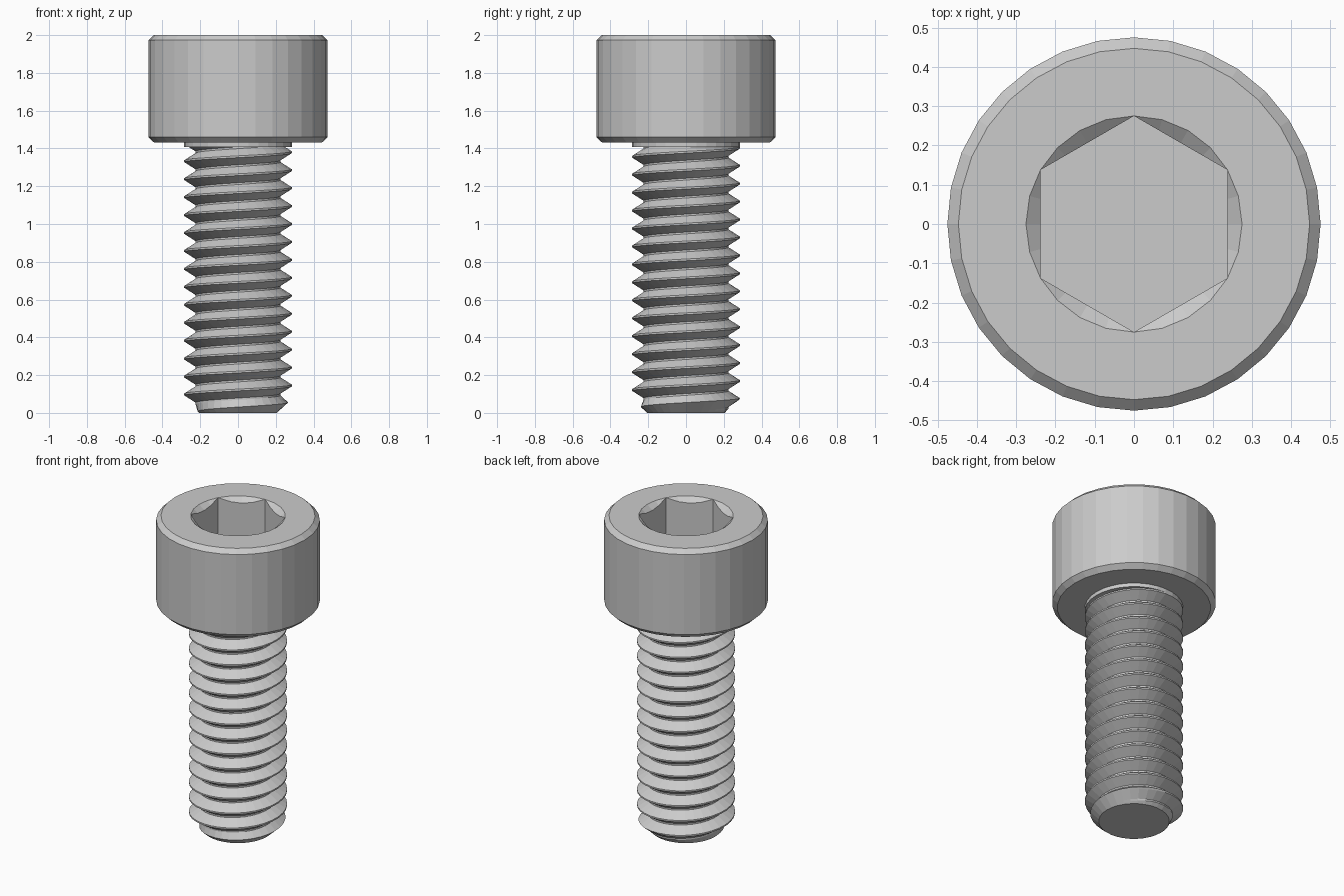
import bpy
import bmesh
from math import sin, cos, pi

cube = bpy.data.objects.get("Cube")
if cube:
    bpy.data.objects.remove(cube)

steel = bpy.data.materials.new("grey steel")
steel.use_nodes = True
colour = (0.6, 0.6, 0.6, 1)
steel.diffuse_color = colour
steel.node_tree.nodes["Principled BSDF"].inputs["Base Color"].default_value = colour

SIDES = 32
HEAD_TOP, HEAD_BOTTOM = 2.0, 1.432
SOCKET_R, SOCKET_SIDES, SOCKET_DEPTH = 0.275, 24, 0.285
THREAD_TOP, PITCH = 1.408, 0.095
MAJOR_R, MINOR_R, TIP_R = 0.285, 0.225, 0.205


def finish(bm, name):
    """Clean the mesh and turn it into a flat-shaded object."""
    bmesh.ops.remove_doubles(bm, verts=bm.verts, dist=0.0002)
    bmesh.ops.recalc_face_normals(bm, faces=bm.faces)
    mesh = bpy.data.meshes.new(name)
    bm.to_mesh(mesh)
    bm.free()
    mesh.materials.append(steel)
    obj = bpy.data.objects.new(name, mesh)
    bpy.context.collection.objects.link(obj)


def ring(bm, n, shape):
    """Ring of n vertices starting at +y; shape(i) gives radius and height."""
    verts = []
    for i in range(n):
        r, z = shape(i)
        a = pi / 2 + 2 * pi * i / n
        verts.append(bm.verts.new((r * cos(a), r * sin(a), z)))
    return verts


def skin(bm, rings):
    """Join successive rings with quads."""
    for low, high in zip(rings, rings[1:]):
        n = len(low)
        for i in range(n):
            j = (i + 1) % n
            bm.faces.new((low[i], low[j], high[j], high[i]))


def loop_edges(bm, verts):
    return [bm.edges.get((v, verts[i - 1])) for i, v in enumerate(verts)]


def hex_radius(i):
    """Distance to the hexagon boundary, with corners on the socket rim."""
    offset = (i % 4) * pi / 12 - pi / 6
    return SOCKET_R * cos(pi / 6) / cos(offset)


def hex_rim(i):
    """Curved upper edge of the socket walls, cut by a conical chamfer."""
    r = hex_radius(i)
    return r, HEAD_TOP - (SOCKET_R - r) * 0.8


# Head: chamfered cylinder with a hexagonal socket
bm = bmesh.new()
profile = [(0.445, HEAD_BOTTOM), (0.475, 1.46), (0.475, 1.973), (0.447, HEAD_TOP)]
outer = [ring(bm, SIDES, lambda i, p=p: p) for p in profile]
skin(bm, outer)
bm.faces.new(outer[0])

socket = [ring(bm, SOCKET_SIDES, lambda i: (SOCKET_R, HEAD_TOP)),
          ring(bm, SOCKET_SIDES, hex_rim),
          ring(bm, SOCKET_SIDES, lambda i: (hex_radius(i), HEAD_TOP - SOCKET_DEPTH))]
skin(bm, socket)
bm.faces.new(socket[-1])
bmesh.ops.triangle_fill(bm, use_beauty=True, normal=(0, 0, 1),
                        edges=loop_edges(bm, outer[-1]) + loop_edges(bm, socket[0]))
finish(bm, "socket_head")

# Neck: short plain collar under the head
bm = bmesh.new()
collar = [ring(bm, SIDES, lambda i, z=z: (MAJOR_R, z)) for z in (THREAD_TOP, HEAD_BOTTOM + 0.005)]
skin(bm, collar)
for end in collar:
    bm.faces.new(end)
finish(bm, "neck")

# Threaded shank: right-handed helix, cut flat at the top and by a cone at the tip
CREST_AT_RIGHT = 0.05
tooth = [(-0.05, MAJOR_R), (0.05, MAJOR_R), (0.45, MINOR_R), (0.55, MINOR_R)]
bm = bmesh.new()
columns = []
for i in range(SIDES):
    a = 2 * pi * i / SIDES
    column = []
    last_z, last_r = 0, TIP_R
    for turn in range(-3, 18):
        for rise, r in tooth:
            z = max(0, CREST_AT_RIGHT + PITCH * (turn + rise + i / SIDES))
            if z > THREAD_TOP:
                r = last_r + (r - last_r) * (THREAD_TOP - last_z) / (z - last_z)
                z = THREAD_TOP
            r = TIP_R if z == 0 else min(r, TIP_R + 1.1 * z)
            column.append(bm.verts.new((r * cos(a), r * sin(a), z)))
            last_z, last_r = z, r
    columns.append(column)

for i in range(SIDES):
    here = columns[i]
    # The last column meets the first one a full turn higher
    there = columns[i + 1] if i + 1 < SIDES else columns[0][len(tooth):]
    for m in range(len(there) - 1):
        bm.faces.new((here[m], there[m], there[m + 1], here[m + 1]))

bmesh.ops.remove_doubles(bm, verts=bm.verts, dist=0.0002)
bmesh.ops.dissolve_degenerate(bm, edges=bm.edges, dist=0.0002)
bmesh.ops.holes_fill(bm, edges=[e for e in bm.edges if e.is_boundary], sides=0)
finish(bm, "threaded_shank")
